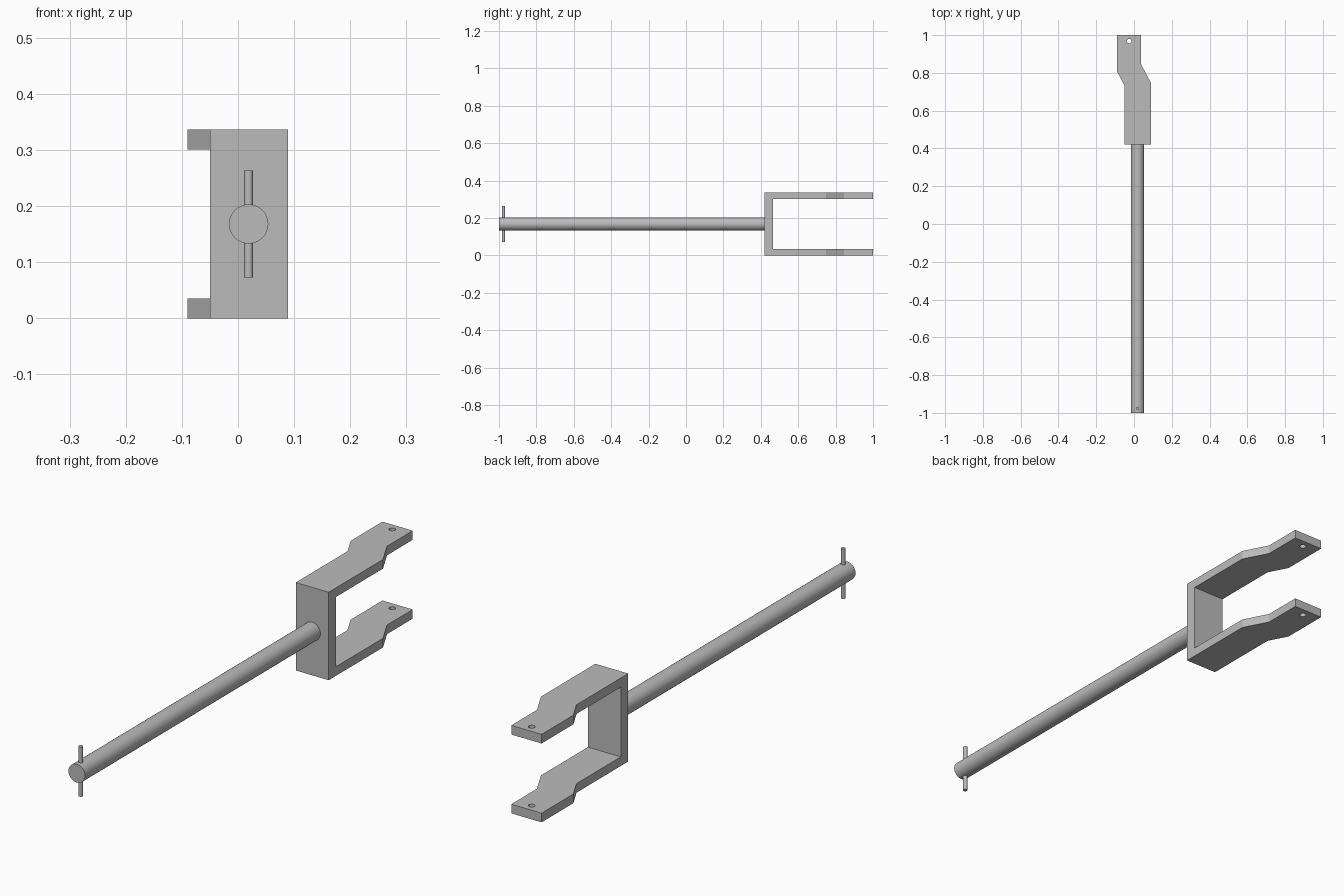
import bpy, bmesh, math
from mathutils import Matrix, Vector

if "Cube" in bpy.data.objects:
    bpy.data.objects.remove(bpy.data.objects["Cube"])

HEIGHT = 0.336
AXIS_X, AXIS_Z = 0.019, HEIGHT / 2

steel = bpy.data.materials.new("plain_grey")
steel.use_nodes = True
grey = (0.5, 0.5, 0.5, 1)
steel.diffuse_color = grey
steel.node_tree.nodes["Principled BSDF"].inputs["Base Color"].default_value = grey


def add_object(name, bm):
    bmesh.ops.recalc_face_normals(bm, faces=bm.faces)
    mesh = bpy.data.meshes.new(name)
    bm.to_mesh(mesh)
    bm.free()
    mesh.materials.append(steel)
    obj = bpy.data.objects.new(name, mesh)
    bpy.context.collection.objects.link(obj)
    return obj


def activate(obj):
    bpy.ops.object.select_all(action="DESELECT")
    obj.select_set(True)
    bpy.context.view_layer.objects.active = obj


def cylinder(name, start, end, radius, sides):
    start, end = Vector(start), Vector(end)
    turn = (end - start).to_track_quat("Z", "Y").to_matrix().to_4x4()
    bm = bmesh.new()
    bmesh.ops.create_cone(bm, cap_ends=True, segments=sides, radius1=radius,
                          radius2=radius, depth=(end - start).length,
                          matrix=Matrix.Translation((start + end) / 2) @ turn)
    obj = add_object(name, bm)
    activate(obj)
    bpy.ops.object.shade_smooth_by_angle(angle=math.radians(35))
    return obj


def box(name, low, high):
    low, high = Vector(low), Vector(high)
    bm = bmesh.new()
    bmesh.ops.create_cube(bm, size=1, matrix=Matrix.Translation((low + high) / 2)
                          @ Matrix.Diagonal((high - low).to_4d()))
    return add_object(name, bm)


def cut(obj, cutter):
    cutter.hide_render = True
    mod = obj.modifiers.new("cut", "BOOLEAN")
    mod.operation, mod.solver, mod.object = "DIFFERENCE", "EXACT", cutter
    activate(obj)
    bpy.ops.object.modifier_apply(modifier=mod.name)
    bpy.data.objects.remove(cutter)


# Fork bracket: cranked outline raised to full height, then slotted and drilled
outline = [(-0.05, 0.42), (0.089, 0.42), (0.089, 0.748), (0.038, 0.845),
           (0.038, 1), (-0.09, 1), (-0.09, 0.808), (-0.05, 0.732)]
bm = bmesh.new()
base = bm.faces.new([bm.verts.new((x, y, 0)) for x, y in outline])
raised = bmesh.ops.extrude_face_region(bm, geom=[base])["geom"]
bmesh.ops.translate(bm, vec=(0, 0, HEIGHT),
                    verts=[v for v in raised if isinstance(v, bmesh.types.BMVert)])
fork = add_object("fork_bracket", bm)
cut(fork, box("slot_cutter", (-0.3, 0.465, 0.035), (0.3, 1.2, HEIGHT - 0.035)))
cut(fork, cylinder("hole_cutter", (-0.026, 0.968, -0.1),
                   (-0.026, 0.968, HEIGHT + 0.1), 0.012, 24))

# Long round shaft, seated in the back plate of the fork
cylinder("shaft", (AXIS_X, -1, AXIS_Z), (AXIS_X, 0.463, AXIS_Z), 0.035, 48)

# Cross pin through the front end of the shaft
cylinder("cross_pin", (AXIS_X, -0.976, AXIS_Z - 0.095),
         (AXIS_X, -0.976, AXIS_Z + 0.095), 0.008, 24)
